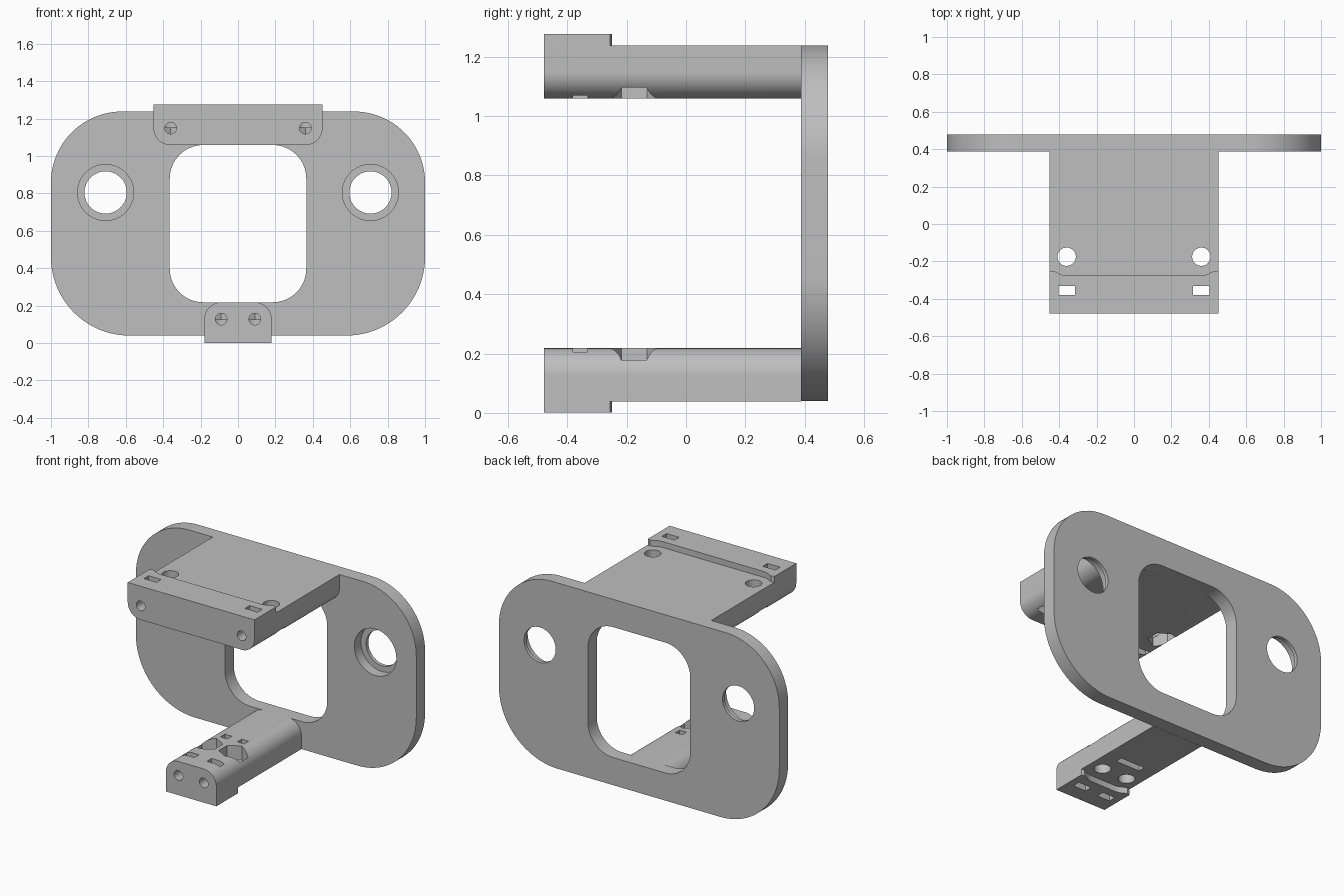
import bpy
import bmesh
from math import sin, cos, pi, radians

if "Cube" in bpy.data.objects:
    bpy.data.objects.remove(bpy.data.objects["Cube"])

grey = bpy.data.materials.new("plain grey")
grey.use_nodes = True
grey.diffuse_color = (0.52, 0.52, 0.52, 1)
grey.node_tree.nodes["Principled BSDF"].inputs["Base Color"].default_value = grey.diffuse_color


def circle(cx, cy, r, n=48, turn=0.0):
    return [(cx + r * cos(turn + 2 * pi * i / n), cy + r * sin(turn + 2 * pi * i / n))
            for i in range(n)]


def rounded(x0, y0, x1, y1, low, high, steps=16):
    """Rectangle with separate radii for the lower and upper corners."""
    pts = []
    corners = [(x1, y1, -1, -1, high), (x0, y1, 1, -1, high),
               (x0, y0, 1, 1, low), (x1, y0, -1, 1, low)]
    for q, (x, y, sx, sy, r) in enumerate(corners):
        if r == 0:
            pts.append((x, y))
            continue
        for i in range(steps + 1):
            a = (q + i / steps) * pi / 2
            pts.append((x + sx * r + r * cos(a), y + sy * r + r * sin(a)))
    return pts


def prism(name, pts, axis, a, b):
    """Extrude an outline along y (points are x, z) or z (points are x, y)."""
    place = (lambda p, d: (p[0], d, p[1])) if axis == "y" else (lambda p, d: (p[0], p[1], d))
    bm = bmesh.new()
    ends = [[bm.verts.new(place(p, d)) for p in pts] for d in (a, b)]
    for ring in ends:
        bm.faces.new(ring)
    n = len(pts)
    for i in range(n):
        j = (i + 1) % n
        bm.faces.new((ends[0][i], ends[0][j], ends[1][j], ends[1][i]))
    bmesh.ops.recalc_face_normals(bm, faces=bm.faces)
    mesh = bpy.data.meshes.new(name)
    bm.to_mesh(mesh)
    bm.free()
    mesh.materials.append(grey)
    ob = bpy.data.objects.new(name, mesh)
    bpy.context.collection.objects.link(ob)
    return ob


def finish(ob, cutters):
    """Cut away every cutter, then smooth the rounded surfaces."""
    bpy.ops.object.select_all(action="DESELECT")
    bpy.context.view_layer.objects.active = ob
    ob.select_set(True)
    for c in cutters:
        c.hide_render = True
        mod = ob.modifiers.new("cut", "BOOLEAN")
        mod.operation, mod.solver, mod.object = "DIFFERENCE", "EXACT", c
        bpy.ops.object.modifier_apply(modifier=mod.name)
        bpy.data.objects.remove(c)
    bpy.ops.object.shade_smooth_by_angle(angle=radians(30))


FRONT, PLATE_FRONT, BACK = -0.478, 0.388, 0.478

# Back plate with a central window and two counterbored holes
plate = prism("back_plate", rounded(-1, 0.04, 1, 1.238, 0.42, 0.38, 24), "y", PLATE_FRONT, BACK)
cuts = [prism("window_cutter", rounded(-0.365, 0.218, 0.365, 1.059, 0.18, 0.18), "y", 0.3, 0.6)]
for side in (-1, 1):
    x = side * 0.708
    cuts.append(prism("hole_cutter", circle(x, 0.805, 0.113), "y", 0.3, 0.6))
    cuts.append(prism("bore_cutter", circle(x, 0.805, 0.15), "y", 0.3, 0.455))
finish(plate, cuts)


def arm(name, half, hole_x, inner, up, tie_tunnel=False):
    """Arm whose rounded inner face lies at z = inner; depth grows along up."""
    def z(depth):
        return inner + up * depth

    def upright(label, pts, a, b):
        return prism(label, pts, "z", z(a), z(b))

    def box(label, cx, cy, w, d, a, b):
        return upright(label, rounded(cx - w / 2, cy - d / 2, cx + w / 2, cy + d / 2, 0, 0), a, b)

    outline = [(x, z(d)) for x, d in rounded(-half, 0, half, 0.217, 0.09, 0)]
    body = prism(name, outline, "y", FRONT, PLATE_FRONT)

    # Step behind the thicker head, curling back near the sides
    curl = [(half + 0.1, -0.256), (half, -0.256), (half - 0.02, -0.25), (half - 0.04, -0.259),
            (half - 0.06, -0.27), (half - 0.09, -0.276)]
    step = curl + [(-x, y) for x, y in reversed(curl)]
    step += [(-half - 0.1, 0.5), (half + 0.1, 0.5)]
    cutters = [upright("step_cutter", step, 0.179, 0.3)]

    # Screw holes, nut pockets, slots and front bores
    for side in (-1, 1):
        x = side * hole_x
        cutters += [
            upright("screw_cutter", circle(x, -0.175, 0.049), -0.1, 0.3),
            upright("nut_cutter", circle(x, -0.175, 0.086, 6, pi / 6), -0.1, 0.092),
            box("slot_cutter", x, -0.356, 0.09, 0.048, -0.1, 0.3),
            prism("bore_cutter", circle(x, z(0.09), 0.031, 32), "y", -0.6, -0.175),
        ]
        if tie_tunnel:
            cutters.append(box("tie_slot_cutter", side * 0.06, -0.035, 0.05, 0.045, -0.1, 0.15))
    if tie_tunnel:
        cutters.append(box("tie_groove_cutter", 0, -0.035, 0.17, 0.045, 0.12, 0.3))
    finish(body, cutters)


arm("upper_arm", 0.452, 0.36, 1.059, 1)
arm("lower_arm", 0.18, 0.09, 0.218, -1, tie_tunnel=True)
